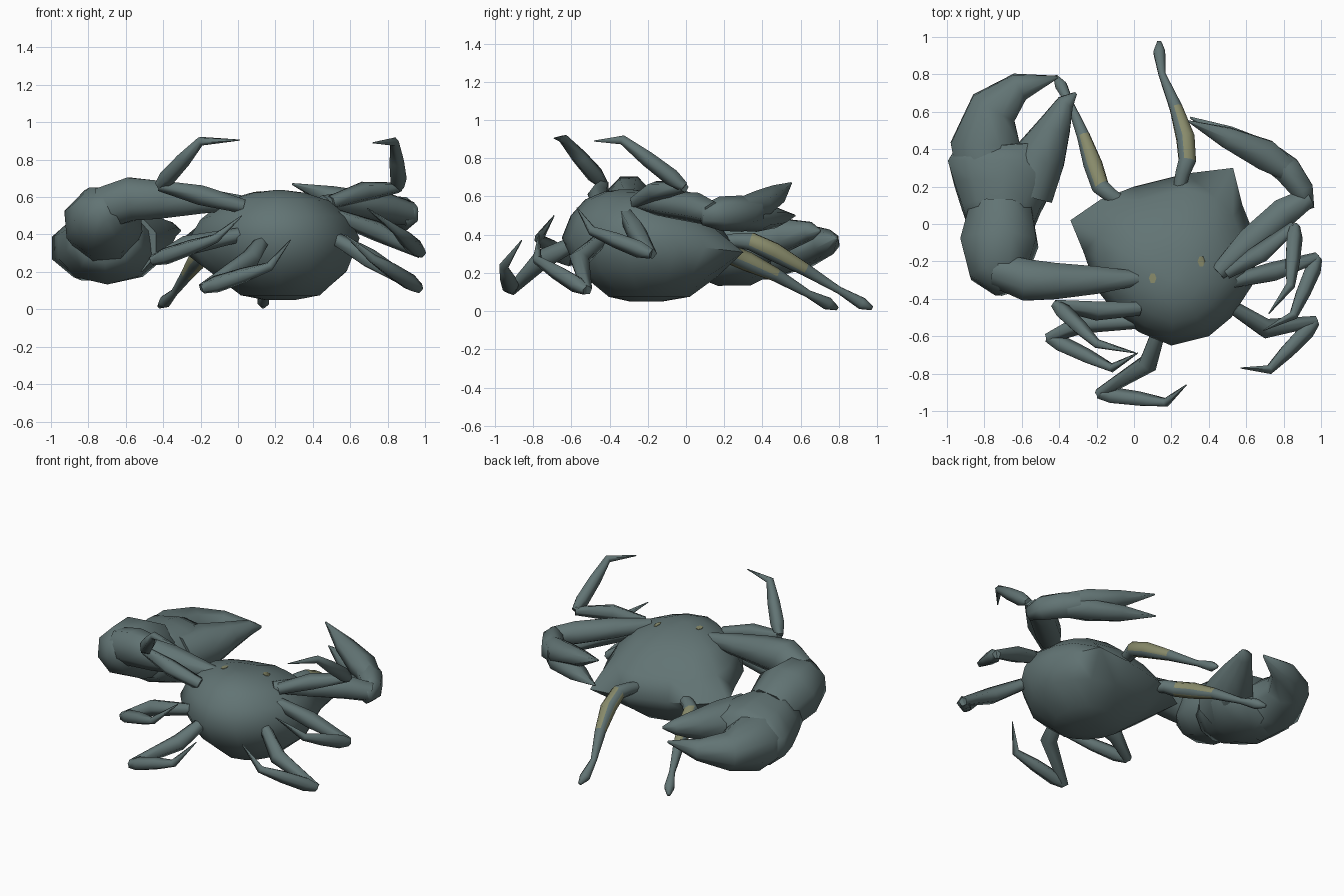
import bpy, bmesh, math
from mathutils import Vector
from mathutils.bvhtree import BVHTree

if "Cube" in bpy.data.objects:
    bpy.data.objects.remove(bpy.data.objects["Cube"])


def material(name, rgb):
    m = bpy.data.materials.new(name)
    m.diffuse_color = (*rgb, 1)
    m.use_nodes = True
    m.node_tree.nodes["Principled BSDF"].inputs["Base Color"].default_value = m.diffuse_color
    return m


SHELL = material("slate_shell", (0.122, 0.175, 0.175))
YELLOW = material("dull_yellow", (0.245, 0.255, 0.145))


def loft(name, rings, rule=None):
    """Skin equal-sized rings and cap both ends; rule(ring, side) picks the material."""
    bm = bmesh.new()
    loops = [[bm.verts.new(p) for p in ring] for ring in rings]
    n = len(loops[0])
    for k in range(len(loops) - 1):
        a, b = loops[k], loops[k + 1]
        for i in range(n):
            j = (i + 1) % n
            f = bm.faces.new((a[i], a[j], b[j], b[i]))
            f.material_index = rule(k, i) if rule else 0
    bm.faces.new(loops[0][::-1])
    bm.faces.new(loops[-1])
    bmesh.ops.recalc_face_normals(bm, faces=bm.faces)
    me = bpy.data.meshes.new(name)
    bm.to_mesh(me)
    bm.free()
    ob = bpy.data.objects.new(name, me)
    bpy.context.collection.objects.link(ob)
    me.materials.append(SHELL)
    me.materials.append(YELLOW)
    bpy.ops.object.select_all(action='DESELECT')
    ob.select_set(True)
    bpy.context.view_layer.objects.active = ob
    bpy.ops.object.shade_smooth_by_angle(angle=math.radians(75))
    return ob


def limb(name, sections, sides=6, rule=None):
    """Tube through (x, y, z, half width, half height) sections."""
    pts = [Vector(s[:3]) for s in sections]
    dirs = [(b - a).normalized() for a, b in zip(pts, pts[1:])]
    tans = [dirs[0]] + [(a + b).normalized() for a, b in zip(dirs, dirs[1:])] + [dirs[-1]]
    side = tans[0].cross(Vector((0, 0, 1))).normalized()
    rings = []
    for k, (p, t, s) in enumerate(zip(pts, tans, sections)):
        if k:
            side = tans[k - 1].rotation_difference(t) @ side
        up = side.cross(t)
        rings.append([p + side * s[3] * math.cos(a) + up * s[-1] * math.sin(a)
                      for a in (2 * math.pi * (i + 0.5) / sides for i in range(sides))])
    return loft(name, rings, rule)


def leg(name, hip, mid, knee, ankle, tip):
    """Thigh from hip to knee, then a folded shin ending in a pointed foot."""
    limb(name + "_thigh", [(*hip, .04), (*mid, .056), (*knee, .03)], 5)
    k, a = Vector(knee), Vector(ankle)
    limb(name + "_shin", [(*k, .028), (*k.lerp(a, .2), .047), (*k.lerp(a, .6), .042),
                          (*ankle, .026), (*tip, .003)], 5)


# Body: shell rim with two corner spikes, domed above and rounded below
rim = [(-.34, .02), (-.18, .13), (0, .2), (.28, .27), (.53, .3), (.58, .1), (.64, -.05),
       (.65, -.3), (.52, -.5), (.4, -.6), (.2, -.65), (.03, -.58), (-.08, -.5),
       (-.2, -.35), (-.27, -.15)]
# (scale, height, centre x, centre y, share of the rim tilt)
layers = [(.18, .05, .23, -.22, 0), (.46, .075, .24, -.22, 0), (.8, .2, .24, -.25, .5),
          (1, .36, .22, -.25, 1), (.86, .475, .22, -.26, 1), (.62, .57, .22, -.28, .6),
          (.32, .62, .22, -.3, .2), (.06, .637, .22, -.32, 0)]
cx, cy = .22, -.25
rings = []
for s, z, ox, oy, tilt in layers:
    ring = []
    for x, y in rim:
        dx, dy = x - cx, y - cy
        r = math.hypot(dx, dy)
        k = s if s == 1 else s * min(1, .53 / r)
        drop = .12 * tilt * max(-.2, dy * k - .12)
        ring.append((ox + dx * k, oy + dy * k, z - drop))
    rings.append(ring)
body = loft("body", rings)

# Pale spots lying on the shell
tree = BVHTree.FromObject(body, bpy.context.evaluated_depsgraph_get())
for i, (x, y) in enumerate([(.1, -.29), (.36, -.2)]):
    outline = [(x + .02 * math.cos(a), y + .03 * math.sin(a))
               for a in (math.tau * j / 6 for j in range(6))]
    hits = [tree.ray_cast(Vector((px, py, 2)), Vector((0, 0, -1)))[0] for px, py in outline]
    spot = loft(f"shell_spot_{i + 1}",
                [[h + Vector((0, 0, d)) for h in hits] for d in (-.002, .003)])
    for f in spot.data.polygons:
        f.material_index = 1

# Large claw: arm, wrist, palm and two fingers
limb("large_claw_arm", [(.03, -.29, .57, .04, .04), (-.2, -.3, .58, .08, .075),
                        (-.42, -.305, .585, .105, .11), (-.57, -.3, .59, .12, .125),
                        (-.72, -.25, .54, .1, .12)], 8)
limb("large_claw_wrist", [(-.69, -.36, .54, .06, .07), (-.72, -.26, .51, .17, .16),
                          (-.72, -.1, .47, .22, .2), (-.71, .07, .4, .18, .18)], 8)
limb("large_claw_palm", [(-.71, -.02, .4, .18, .16), (-.71, .08, .37, .22, .19),
                         (-.7, .2, .34, .275, .21), (-.695, .34, .33, .315, .195),
                         (-.7, .43, .335, .26, .15)], 10)
limb("large_claw_outer_finger", [(-.76, .25, .32, .2, .18), (-.795, .43, .33, .2, .175),
                                 (-.75, .62, .34, .14, .12), (-.61, .735, .36, .08, .07),
                                 (-.41, .785, .38, .008, .008)], 8)
limb("large_claw_inner_finger", [(-.57, .16, .35, .15, .16), (-.505, .36, .365, .15, .15),
                                 (-.425, .52, .4, .095, .09), (-.365, .65, .42, .05, .05),
                                 (-.31, .7, .42, .008, .008)], 8)

# Small claw: arm, wrist and two fingers
limb("small_claw_arm", [(.45, -.26, .57, .05, .04), (.62, -.1, .56, .09, .07),
                        (.8, .06, .54, .09, .08), (.93, .14, .51, .06, .065)])
limb("small_claw_wrist", [(.93, .08, .5, .04, .05), (.9, .18, .51, .07, .09),
                          (.82, .29, .51, .085, .095), (.74, .35, .52, .08, .08)])
limb("small_claw_upper_finger", [(.85, .27, .53, .06, .06), (.7, .37, .55, .095, .08),
                                 (.5, .46, .6, .065, .06), (.29, .55, .67, .005, .005)])
limb("small_claw_lower_finger", [(.82, .29, .49, .06, .07), (.7, .37, .485, .09, .07),
                                 (.5, .47, .49, .065, .055), (.3, .57, .5, .005, .005)])

# Walking legs
leg("left_rear_leg", (.03, -.45, .55), (-.2, -.46, .61), (-.42, -.43, .66),
    (-.2, -.64, .9), (.01, -.69, .905))
leg("left_middle_leg", (.02, -.52, .4), (-.28, -.53, .34), (-.46, -.61, .26),
    (-.12, -.77, .38), (.02, -.69, .5))
leg("left_front_leg", (.13, -.57, .36), (.07, -.75, .27), (-.19, -.91, .11),
    (.17, -.955, .23), (.28, -.86, .37))
leg("right_front_leg", (.53, -.45, .37), (.7, -.56, .27), (.97, -.52, .11),
    (.72, -.78, .27), (.57, -.77, .4))
leg("right_middle_leg", (.52, -.31, .5), (.74, -.26, .42), (.98, -.18, .3),
    (.85, -.49, .42), (.69, -.57, .54))
leg("right_rear_leg", (.5, -.26, .57), (.68, -.16, .63), (.86, -.01, .65),
    (.835, -.33, .895), (.72, -.48, .89))


# Eye stalks with pale patches along their thick part
def patch(k, i):
    return 1 if k in (2, 3) and i in (0, 1, 3, 5, 7) else 0


def stalk(name, path):
    radii = (.035, .042, .05, .052, .036, .02, .034, .012)
    limb(name, [(*p, r) for p, r in zip(path, radii)], 8, patch)


stalk("right_eye_stalk", [(.24, .18, .36), (.26, .27, .37), (.285, .34, .365), (.275, .46, .31),
                          (.225, .62, .22), (.15, .8, .11), (.135, .92, .04), (.135, .975, .015)])
stalk("left_eye_stalk", [(-.04, .1, .32), (-.12, .15, .33), (-.18, .2, .31), (-.22, .32, .26),
                         (-.27, .47, .19), (-.34, .64, .09), (-.39, .74, .04), (-.42, .79, .015)])
